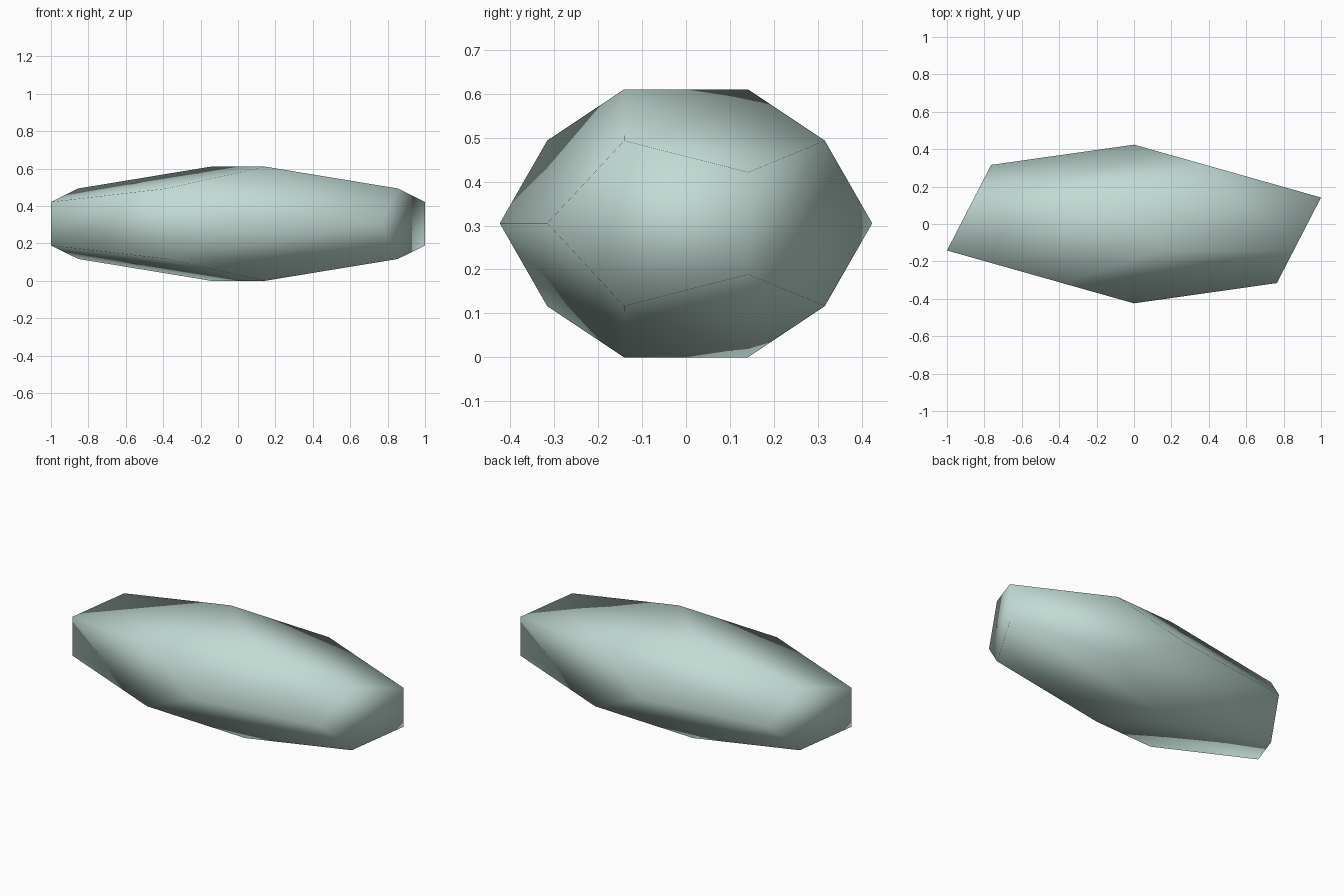
import bpy, bmesh
from itertools import product
from mathutils import Vector

cube = bpy.data.objects.get("Cube")
if cube:
    bpy.data.objects.remove(cube, do_unlink=True)

# Pale grey-green material
mat = bpy.data.materials.new("pale_sage")
mat.use_nodes = True
colour = (0.54, 0.71, 0.66, 1)
mat.diffuse_color = colour
mat.node_tree.nodes["Principled BSDF"].inputs["Base Color"].default_value = colour

# Corners of a regular dodecahedron
phi = (1 + 5 ** 0.5) / 2
corners = list(product((-1, 1), repeat=3))
for a, b in product((-1 / phi, 1 / phi), (-phi, phi)):
    corners += [(0, a, b), (a, b, 0), (b, 0, a)]

# Stretch and shear it into a long stone lying along x
axis_u = Vector((0.618, 0.0875, 0))
axis_v = Vector((0.236, -0.2287, 0))
axis_w = Vector((0, 0, 0.1885))
base = Vector((0, 0, axis_w.z * phi))

bm = bmesh.new()
for u, v, w in corners:
    bm.verts.new(base + u * axis_u + v * axis_v + w * axis_w)
bmesh.ops.convex_hull(bm, input=bm.verts)
# Merge the hull triangles into twelve pentagons
bmesh.ops.dissolve_limit(bm, angle_limit=0.02, verts=bm.verts, edges=bm.edges)
bmesh.ops.recalc_face_normals(bm, faces=bm.faces)
for face in bm.faces:
    face.smooth = True

mesh = bpy.data.meshes.new("stone")
bm.to_mesh(mesh)
bm.free()
mesh.materials.append(mat)
stone = bpy.data.objects.new("stone", mesh)
bpy.context.collection.objects.link(stone)
